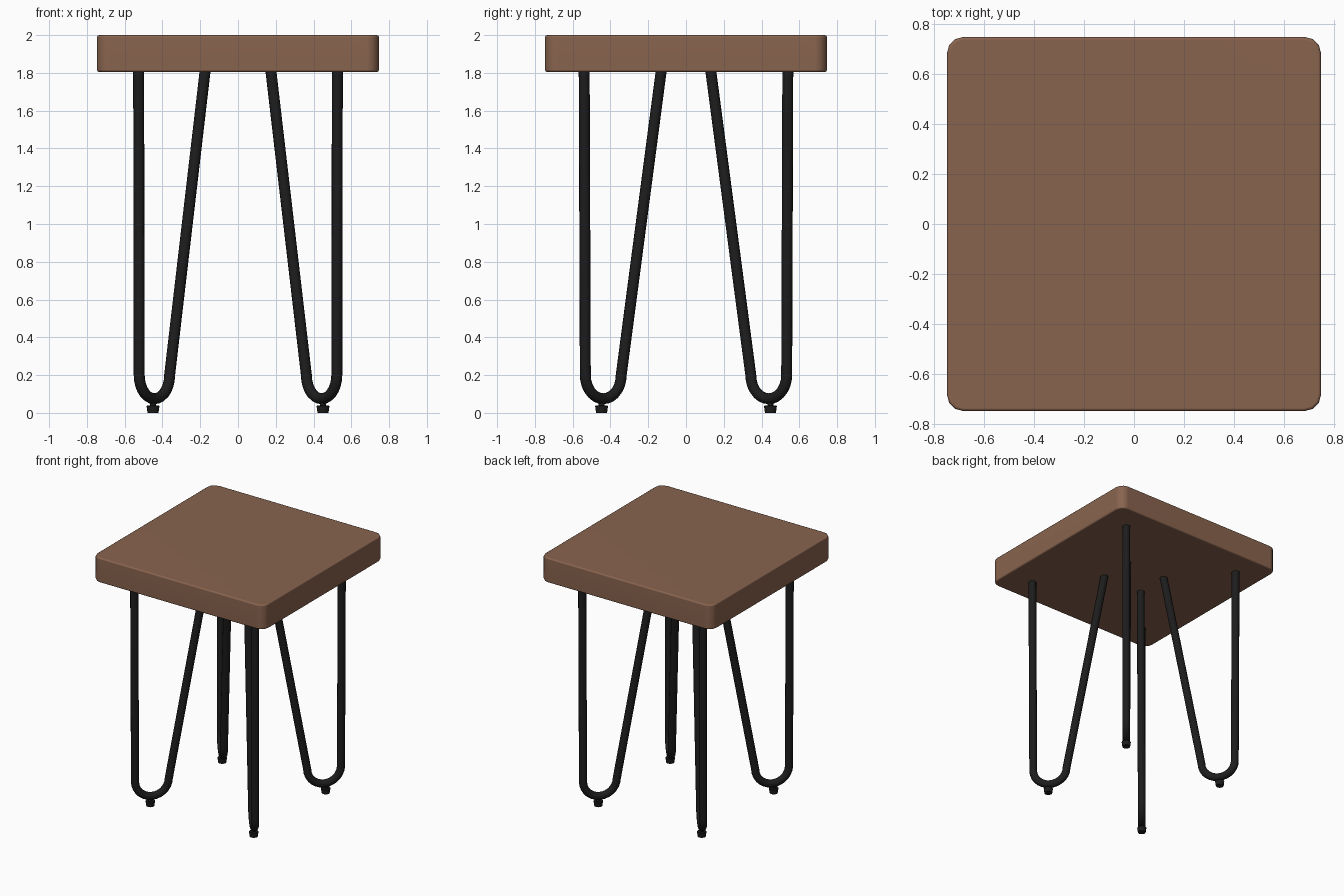
import bpy
import bmesh
import math
from mathutils import Vector

cube = bpy.data.objects.get("Cube")
if cube:
    bpy.data.objects.remove(cube, do_unlink=True)


def make_material(name, rgb, roughness):
    mat = bpy.data.materials.new(name)
    mat.use_nodes = True
    color = (*rgb, 1.0)
    mat.diffuse_color = color
    bsdf = mat.node_tree.nodes["Principled BSDF"]
    bsdf.inputs["Base Color"].default_value = color
    bsdf.inputs["Roughness"].default_value = roughness
    return mat


brown = make_material("brown_wood", (0.25, 0.127, 0.077), 0.6)
black = make_material("black_metal", (0.012, 0.012, 0.012), 0.5)


def add_object(name, data, mat):
    obj = bpy.data.objects.new(name, data)
    bpy.context.collection.objects.link(obj)
    data.materials.append(mat)
    return obj


def select_only(obj):
    bpy.ops.object.select_all(action='DESELECT')
    obj.select_set(True)
    bpy.context.view_layer.objects.active = obj


# Seat: square slab with rounded corners and softened rims
def make_seat(half, bottom, top):
    bm = bmesh.new()
    bmesh.ops.create_cube(bm, size=1)
    bmesh.ops.scale(bm, verts=bm.verts, vec=(2 * half, 2 * half, top - bottom))
    bmesh.ops.translate(bm, verts=bm.verts, vec=(0, 0, (top + bottom) / 2))
    uprights = [e for e in bm.edges
                if abs(e.verts[0].co.z - e.verts[1].co.z) > 0.01]
    bmesh.ops.bevel(bm, geom=uprights, offset=0.065, segments=3,
                    profile=0.5, affect='EDGES')
    rims = [e for e in bm.edges
            if abs(e.verts[0].co.z - e.verts[1].co.z) < 0.001]
    bmesh.ops.bevel(bm, geom=rims, offset=0.012, segments=2,
                    profile=0.5, affect='EDGES')
    mesh = bpy.data.meshes.new("seat")
    bm.to_mesh(mesh)
    bm.free()
    seat = add_object("seat", mesh, brown)
    select_only(seat)
    bpy.ops.object.shade_smooth_by_angle(angle=math.radians(60))
    normals = seat.modifiers.new("even_normals", 'WEIGHTED_NORMAL')
    normals.keep_sharp = True


# Hairpin leg: one rod running down, round the bend and back up
def make_leg(name, sx, sy):
    outer_top = Vector((0.526, 0.539, 1.82))
    outer_low = Vector((0.523, 0.533, 0.2))
    inner_low = Vector((0.362, 0.343, 0.2))
    inner_top = Vector((0.173, 0.13, 1.82))
    centre = (outer_low + inner_low) / 2
    reach = (outer_low - inner_low) / 2
    steps = 14
    points = [outer_top]
    for i in range(steps + 1):
        a = math.pi * i / steps
        points.append(centre + reach * math.cos(a)
                      - Vector((0, 0, 0.125 * math.sin(a))))
    points.append(inner_top)

    curve = bpy.data.curves.new(name, 'CURVE')
    curve.dimensions = '3D'
    curve.bevel_depth = 0.029
    curve.bevel_resolution = 4
    curve.use_fill_caps = True
    spline = curve.splines.new('POLY')
    spline.points.add(len(points) - 1)
    for slot, p in zip(spline.points, points):
        slot.co = (p.x * sx, p.y * sy, p.z, 1)
    leg = add_object(name, curve, black)
    select_only(leg)
    bpy.ops.object.convert(target='MESH')
    bpy.ops.object.shade_smooth_by_angle(angle=math.radians(40))


# Foot: flared pad with a thin neck, turned from a profile
def make_foot(name, x, y):
    profile = [(0.029, 0), (0.034, 0.036), (0.031, 0.04),
               (0.016, 0.04), (0.016, 0.06)]
    sides = 20
    bm = bmesh.new()
    rings = [[bm.verts.new((r * math.cos(math.tau * i / sides),
                            r * math.sin(math.tau * i / sides), z))
              for i in range(sides)] for r, z in profile]
    for low, high in zip(rings, rings[1:]):
        for i in range(sides):
            j = (i + 1) % sides
            bm.faces.new((low[i], low[j], high[j], high[i]))
    bm.faces.new(rings[0][::-1])
    bm.faces.new(rings[-1])
    mesh = bpy.data.meshes.new(name)
    bm.to_mesh(mesh)
    bm.free()
    foot = add_object(name, mesh, black)
    foot.location = (x, y, 0)
    select_only(foot)
    bpy.ops.object.shade_smooth_by_angle(angle=math.radians(30))


make_seat(0.747, 1.805, 2.0)
for side, sx in (("left", 1), ("right", -1)):
    for end, sy in (("front", -1), ("back", 1)):
        make_leg(f"{end}_{side}_leg", sx, sy)
        make_foot(f"{end}_{side}_foot", 0.45 * sx, 0.447 * sy)
